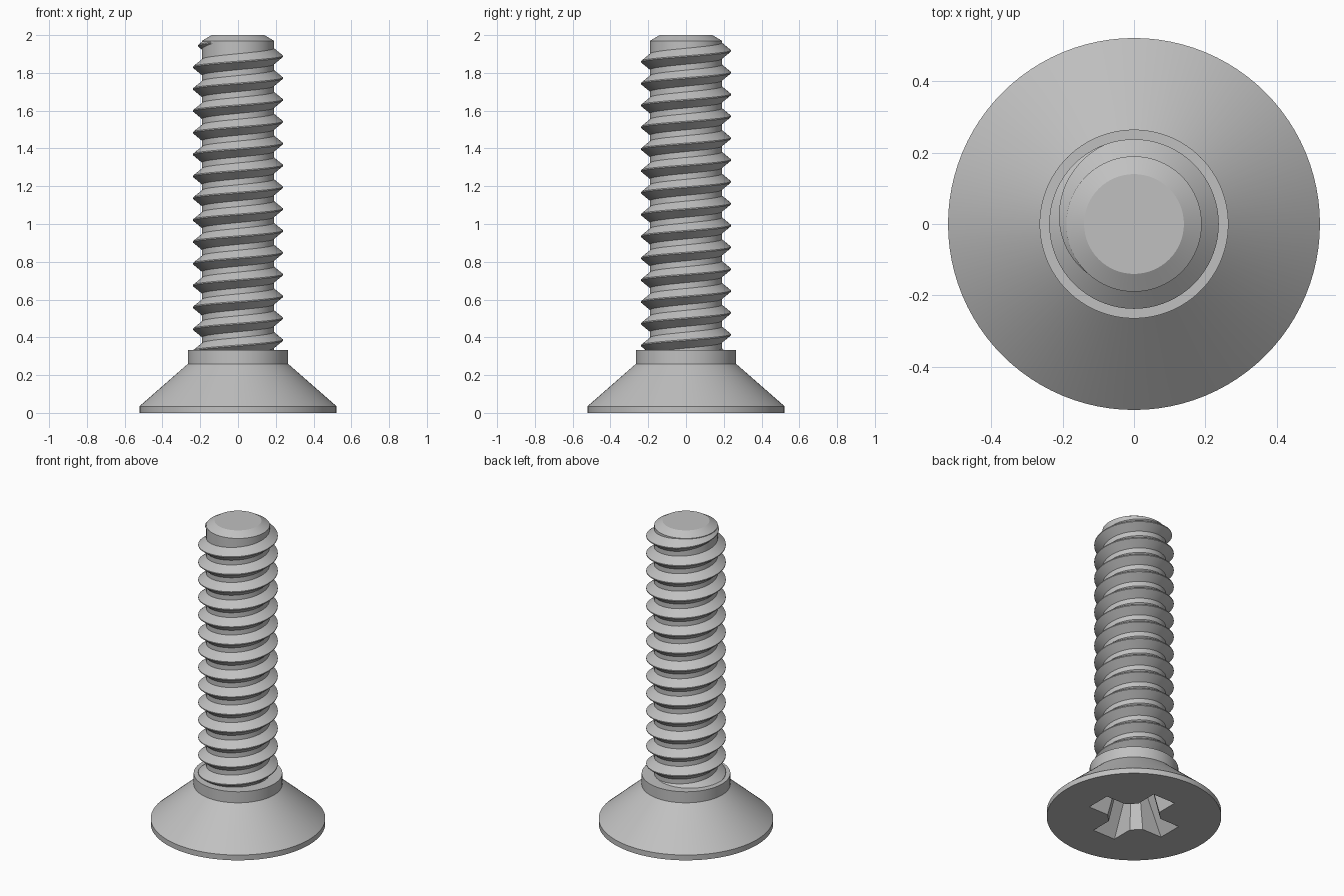
import bpy
import bmesh
from math import sin, cos, pi, tau, radians

if "Cube" in bpy.data.objects:
    bpy.data.objects.remove(bpy.data.objects["Cube"], do_unlink=True)

# Single plain metal colour
STEEL = (0.53, 0.53, 0.53, 1.0)
steel = bpy.data.materials.new("grey_steel")
steel.use_nodes = True
steel.diffuse_color = STEEL
steel.node_tree.nodes["Principled BSDF"].inputs["Base Color"].default_value = STEEL

SEGMENTS = 96


def loft(name, rings, closed_profile=True):
    """Skin a list of equally long closed rings and cap both ends."""
    bm = bmesh.new()
    loops = [[bm.verts.new(p) for p in ring] for ring in rings]
    count = len(loops[0])
    for low, high in zip(loops, loops[1:]):
        for i in range(count):
            j = (i + 1) % count
            bm.faces.new((low[i], low[j], high[j], high[i]))
    bm.faces.new(loops[0][::-1])
    bm.faces.new(loops[-1])
    bmesh.ops.recalc_face_normals(bm, faces=bm.faces)
    mesh = bpy.data.meshes.new(name)
    bm.to_mesh(mesh)
    bm.free()
    mesh.materials.append(steel)
    obj = bpy.data.objects.new(name, mesh)
    bpy.context.collection.objects.link(obj)
    return obj


def turned(name, profile):
    """Lathe a (radius, height) profile about the z axis."""
    return loft(name, [[(r * cos(tau * i / SEGMENTS), r * sin(tau * i / SEGMENTS), z)
                        for i in range(SEGMENTS)] for r, z in profile])


def smooth(obj):
    bpy.ops.object.select_all(action="DESELECT")
    obj.select_set(True)
    bpy.context.view_layer.objects.active = obj
    bpy.ops.object.shade_smooth_by_angle(angle=radians(25))


# Countersunk head with rim and collar
head = turned("countersunk_head",
              [(0.522, 0), (0.522, 0.035), (0.265, 0.26), (0.265, 0.333)])

# Shank core with chamfered tip
shank = turned("shank_core", [(0.19, 0.3), (0.19, 1.97), (0.14, 2.0)])


# Cross-shaped tapered drive recess cut into the head
def cross_ring(reach, half, chamfer, z):
    ring = []
    for k in range(4):
        c, s = cos(k * pi / 2), sin(k * pi / 2)
        for x, y in ((half + chamfer, -half), (reach, -half),
                     (reach, half), (half + chamfer, half)):
            ring.append((x * c - y * s, x * s + y * c, z))
    return ring


cutter = loft("recess_cutter", [cross_ring(0.285, 0.083, 0.055, -0.01),
                                cross_ring(0.28, 0.082, 0.055, 0),
                                cross_ring(0.13, 0.05, 0.035, 0.25)])
cutter.hide_render = True
cut = head.modifiers.new("drive_recess", "BOOLEAN")
cut.operation = "DIFFERENCE"
cut.solver = "EXACT"
cut.object = cutter
bpy.context.view_layer.objects.active = head
bpy.ops.object.modifier_apply(modifier=cut.name)
bpy.data.objects.remove(cutter, do_unlink=True)

# Right-handed helical thread that fades into the core near the tip
PITCH, CORE, CREST, TOP = 0.1156, 0.19, 0.238, 1.888
STEPS = 72
FADE_START, FADE_END = radians(110), radians(235)
rings = []
last = int(STEPS * FADE_END / tau)
for n in range(-14 * STEPS, last + 1):
    t = tau * n / STEPS
    z = TOP + PITCH * t / tau
    fade = min(1, max(0, (FADE_END - t) / (FADE_END - FADE_START)))
    crest = CORE - 0.003 + (CREST - CORE + 0.003) * fade
    base = 0.005 + 0.039 * fade
    section = ((CORE - 0.01, -base), (CORE - 0.002, -base), (crest, -0.003),
               (crest, 0.003), (CORE - 0.002, base), (CORE - 0.01, base))
    rings.append([(r * cos(t), r * sin(t), z + h) for r, h in section])
thread = loft("helical_thread", rings)

for part in (head, shank, thread):
    smooth(part)
